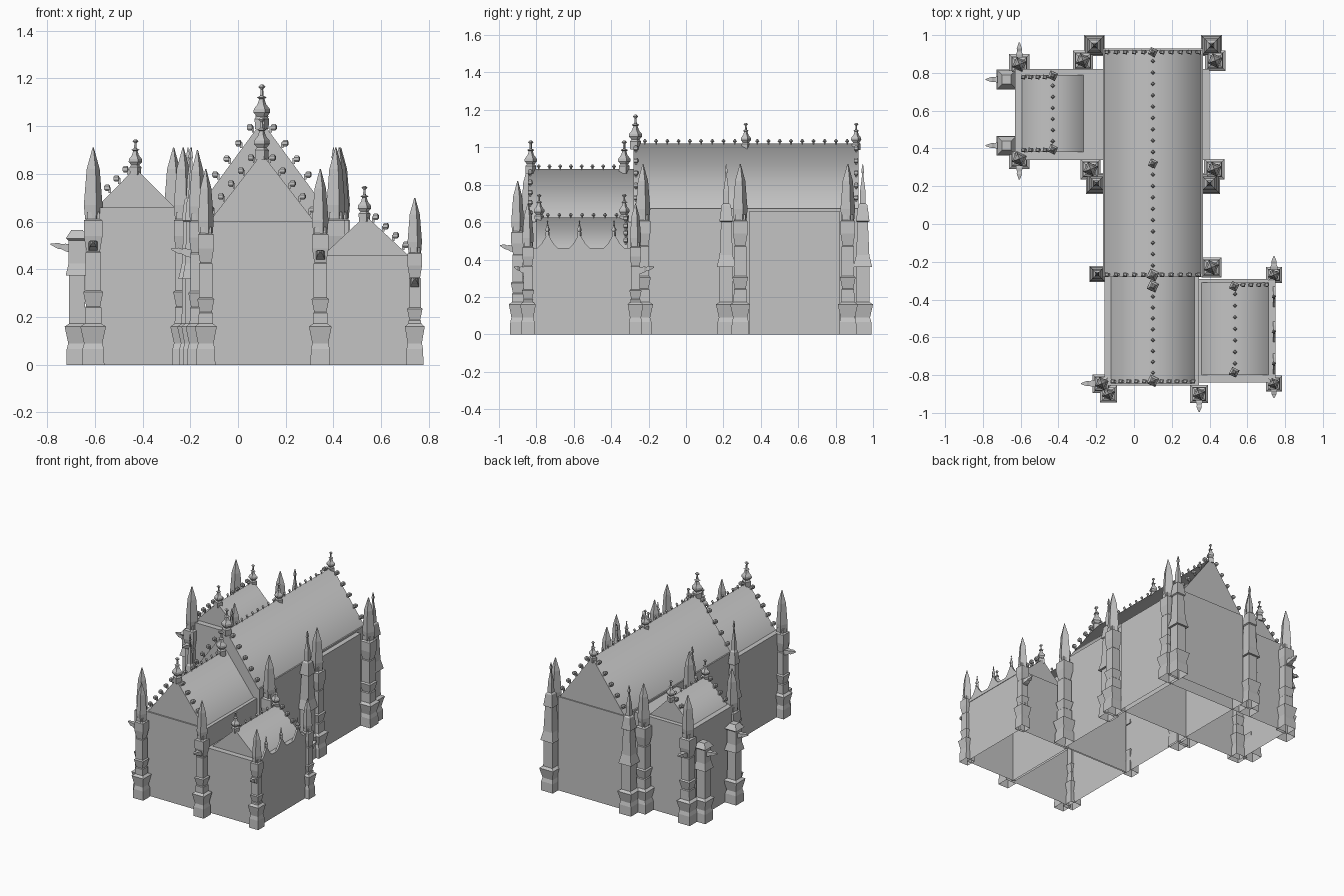
import bpy, bmesh, math
from mathutils import Vector

cube = bpy.data.objects.get("Cube")
if cube:
    bpy.data.objects.remove(cube)

stone = bpy.data.materials.new("grey_stone")
stone.use_nodes = True
stone.diffuse_color = (0.55, 0.55, 0.55, 1)
stone.node_tree.nodes["Principled BSDF"].inputs["Base Color"].default_value = (0.55, 0.55, 0.55, 1)


def finish(bm, name):
    """Turn faces outward, open the underside at ground level, make the object."""
    bmesh.ops.recalc_face_normals(bm, faces=bm.faces)
    ground = [f for f in bm.faces if max(abs(v.co.z) for v in f.verts) < 1e-5]
    bmesh.ops.delete(bm, geom=ground, context='FACES')
    mesh = bpy.data.meshes.new(name)
    bm.to_mesh(mesh)
    bm.free()
    mesh.materials.append(stone)
    obj = bpy.data.objects.new(name, mesh)
    bpy.context.collection.objects.link(obj)


def block(name, x0, x1, y0, y1, top):
    bm = bmesh.new()
    bmesh.ops.create_cube(bm, size=1)
    for v in bm.verts:
        v.co = ((x0 + x1) / 2 + v.co.x * (x1 - x0),
                (y0 + y1) / 2 + v.co.y * (y1 - y0), (v.co.z + 0.5) * top)
    finish(bm, name)


def stack(bm, profile, x, y, sides=4, turn=45):
    """Loft regular rings given as (half width, height)."""
    k = 1 / math.cos(math.pi / sides)
    rings = []
    for half, z in profile:
        ring = []
        for i in range(sides):
            a = math.radians(turn) + math.tau * i / sides
            ring.append(bm.verts.new((x + k * half * math.cos(a), y + k * half * math.sin(a), z)))
        rings.append(ring)
    bm.faces.new(rings[0])
    bm.faces.new(rings[-1])
    for lo, hi in zip(rings, rings[1:]):
        for i in range(sides):
            j = (i + 1) % sides
            bm.faces.new((lo[i], lo[j], hi[j], hi[i]))


def roof(name, x, half, y0, y1, eave, ridge):
    """Gable prism with softly shaded slopes."""
    bm = bmesh.new()
    ends = [[bm.verts.new(p) for p in ((x - half, y, eave), (x + half, y, eave), (x, y, ridge))]
            for y in (y0, y1)]
    a, b = ends
    bm.faces.new(a)
    bm.faces.new(b)
    bm.faces.new((a[0], a[1], b[1], b[0]))
    for i, j in ((1, 2), (2, 0)):
        bm.faces.new((a[i], a[j], b[j], b[i])).smooth = True
    finish(bm, name)


def ridge_trim(name, x, y0, y1, z):
    bm = bmesh.new()
    n = round((y1 - y0) / 0.06)
    for i in range(1, n):
        y = y0 + (y1 - y0) * i / n
        stack(bm, [(0.003, z - 0.01), (0.003, z + 0.005), (0.008, z + 0.013), (0.002, z + 0.024)],
              x, y, 4, 0)
    finish(bm, name)


def gable_trim(name, x, half, y, eave, ridge, signs, n):
    bm = bmesh.new()
    for s in signs:
        out = Vector((s * (ridge - eave), half)).normalized()
        for i in range(n):
            t = (i + 0.6) / (n + 0.3)
            foot = Vector((x + s * half * t, ridge + (eave - ridge) * t))
            tip = foot + out * 0.026
            stack(bm, [(0.006, tip.y - 0.014), (0.011, tip.y - 0.007),
                       (0.011, tip.y + 0.006), (0.006, tip.y + 0.013)], tip.x, y, 4, 35)
            stem = foot + out * 0.01
            stack(bm, [(0.005, stem.y - 0.012), (0.005, stem.y + 0.012)], stem.x, y)
    finish(bm, name)


FINIAL = [(0.02, -0.03), (0.022, 0.01), (0.015, 0.02), (0.025, 0.035), (0.024, 0.05), (0.013, 0.068),
          (0.008, 0.09), (0.015, 0.095), (0.005, 0.103), (0.004, 0.128), (0.011, 0.138), (0.004, 0.147)]


def finial(name, x, y, z, scale=1, slim=1):
    bm = bmesh.new()
    stack(bm, [(w * scale * slim, z + h * scale) for w, h in FINIAL], x, y, 4, 20)
    finish(bm, name)


# Main masses, open underneath
block("nave_walls", -0.165, 0.365, -0.28, 0.93, 0.672)
block("transept_walls", -0.63, 0.40, 0.34, 0.82, 0.66)
block("chancel_walls", -0.155, 0.345, -0.855, -0.27, 0.6)
block("side_chapel_walls", 0.33, 0.745, -0.84, -0.29, 0.46)

# Roofs: name, x, half width, y0, y1, eave, ridge, crocketed slopes front and back
roofs = [
    ("nave", 0.1, 0.257, -0.28, 0.922, 0.67, 1.02, (-1, 1), (-1, 1)),
    ("chancel", 0.1, 0.222, -0.845, -0.27, 0.598, 0.885, (-1, 1), ()),
    ("side_chapel", 0.535, 0.18, -0.8, -0.31, 0.458, 0.625, (), (1,)),
    ("transept", -0.43, 0.165, 0.38, 0.79, 0.658, 0.825, (-1,), (-1,)),
]
for name, x, half, y0, y1, eave, ridge, front, back in roofs:
    roof(name + "_roof", x, half, y0, y1, eave, ridge)
    ridge_trim(name + "_ridge_crockets", x, y0, y1, ridge)
    count = 5 if half > 0.2 else 4
    for end, y, signs in (("front", y0 + 0.012, front), ("back", y1 - 0.012, back)):
        if signs:
            gable_trim(f"{name}_{end}_crockets", x, half, y, eave, ridge, signs, count)

# Ridge finials
for i, (x, y, z, s) in enumerate([
        (0.1, -0.27, 1.02, 1.05), (0.1, 0.32, 1.01, 0.82), (0.1, 0.91, 1.01, 0.82),
        (0.1, -0.83, 0.89, 1), (0.1, -0.33, 0.89, 1), (0.53, -0.785, 0.625, 0.85),
        (0.53, -0.33, 0.625, 0.85), (-0.43, 0.785, 0.82, 0.85), (-0.43, 0.395, 0.82, 0.85)]):
    finial(f"ridge_finial_{i + 1}", x, y, z, s)

# Buttress profiles
BASE = [(0.95, 0), (0.92, 0.065), (0.78, 0.09), (1.1, 0.16), (0.72, 0.172)]
SHAFT = [(0.7, 0.24), (0.6, 0.245), (0.85, 0.305), (0.66, 0.312), (0.66, 0.47), (0.58, 0.475),
         (0.8, 0.54), (0.8, 0.605), (0.55, 0.612), (0.55, 0.64)]
SPIRE = [(0.52, 0.61), (0.6, 0.67), (0.42, 0.82), (0.04, 0.91)]
SQUARE = [(0.7, 0.36), (1.0, 0.36), (0.7, 0.425), (0.55, 0.6), (0.72, 0.605), (0.5, 0.69),
          (0.32, 0.7), (0.28, 0.77), (0.12, 0.83), (0.08, 0.86), (0.16, 0.87), (0.03, 0.91)]
LOW = [(0.7, 0.375), (1.0, 0.375), (0.75, 0.425), (0.75, 0.52), (1.0, 0.53), (0.5, 0.565)]


def scaled(profile, w, k=1):
    return [(a * w, z * k) for a, z in profile]


def spire_buttress(name, x, y, height, w):
    k = height / 0.91
    bm = bmesh.new()
    stack(bm, scaled(BASE, w) + scaled(SHAFT, w, k), x, y)
    stack(bm, scaled(SPIRE, w, k), x, y, 4, 20)
    finish(bm, name)


def square_buttress(name, x, y, upper, w):
    bm = bmesh.new()
    stack(bm, scaled(BASE + upper, w), x, y)
    finish(bm, name)


def gargoyle(name, x, y, z, dx, dy, length):
    """Tapered spout rising slightly along its direction."""
    bm = bmesh.new()
    stack(bm, [(0.02, 0.01), (0.018, 0.45), (0.012, 0.6), (0.014, 0.72), (0.003, 1)], 0, 0)
    for v in bm.verts:
        a, b, t = v.co
        v.co = (x + dx * t * length - dy * a, y + dy * t * length + dx * a,
                z + b * 0.9 + 0.025 * (t - 0.8))
    finish(bm, name)


for i, (x, y, h, w) in enumerate([
        (-0.17, -0.845, 0.9, 0.045), (-0.135, -0.9, 0.82, 0.042), (0.345, -0.9, 0.82, 0.043),
        (0.41, -0.23, 0.91, 0.049), (0.425, 0.29, 0.91, 0.049), (0.43, 0.865, 0.91, 0.049),
        (-0.27, 0.865, 0.91, 0.049), (-0.23, 0.29, 0.91, 0.049), (-0.607, 0.845, 0.91, 0.049),
        (-0.607, 0.345, 0.91, 0.049), (0.741, -0.845, 0.7, 0.038), (0.741, -0.27, 0.7, 0.038)]):
    spire_buttress(f"spire_buttress_{i + 1}", x, y, h, w)
for i, (x, y) in enumerate([(-0.195, -0.265), (0.4, 0.215), (-0.2, 0.215), (0.41, 0.945), (-0.21, 0.945)]):
    square_buttress(f"square_buttress_{i + 1}", x, y, SQUARE, 0.038 if y < 0 else 0.05)
for side, y in (("front", 0.415), ("back", 0.765)):
    square_buttress(f"low_buttress_{side}", -0.675, y, LOW, 0.047)
    gargoyle(f"low_gargoyle_{side}", -0.67, y, 0.5, -1, 0, 0.115)

for i, spec in enumerate([
        (-0.17, -0.845, 0.48, -1, 0, 0.11), (0.345, -0.9, 0.47, 0, -1, 0.095),
        (0.741, -0.845, 0.355, 0, -1, 0.075), (0.741, -0.27, 0.355, 0, 1, 0.1),
        (-0.607, 0.845, 0.51, 0, 1, 0.115), (-0.607, 0.345, 0.51, 0, -1, 0.11)]):
    gargoyle(f"gargoyle_{i + 1}", *spec)

# Scalloped parapet with three narrow gablets
peaks = (-0.74, -0.57, -0.385)
bm = bmesh.new()
outline = [(-0.83, 0.44), (-0.83, 0.462)]
for c in peaks:
    outline += [(c + d * 0.055, 0.462 + 0.08 * (1 - abs(d)) ** 1.4) for d in (-1, -0.6, -0.3, 0, 0.3, 0.6, 1)]
outline += [(-0.295, 0.462), (-0.295, 0.44)]
face = bm.faces.new([bm.verts.new((0.735, y, z)) for y, z in outline])
grown = bmesh.ops.extrude_face_region(bm, geom=[face])["geom"]
bmesh.ops.translate(bm, vec=(0.013, 0, 0), verts=[g for g in grown if isinstance(g, bmesh.types.BMVert)])
finish(bm, "scalloped_parapet")
for i, y in enumerate(peaks):
    finial(f"parapet_finial_{i + 1}", 0.741, y, 0.54, 0.47, 0.8)
